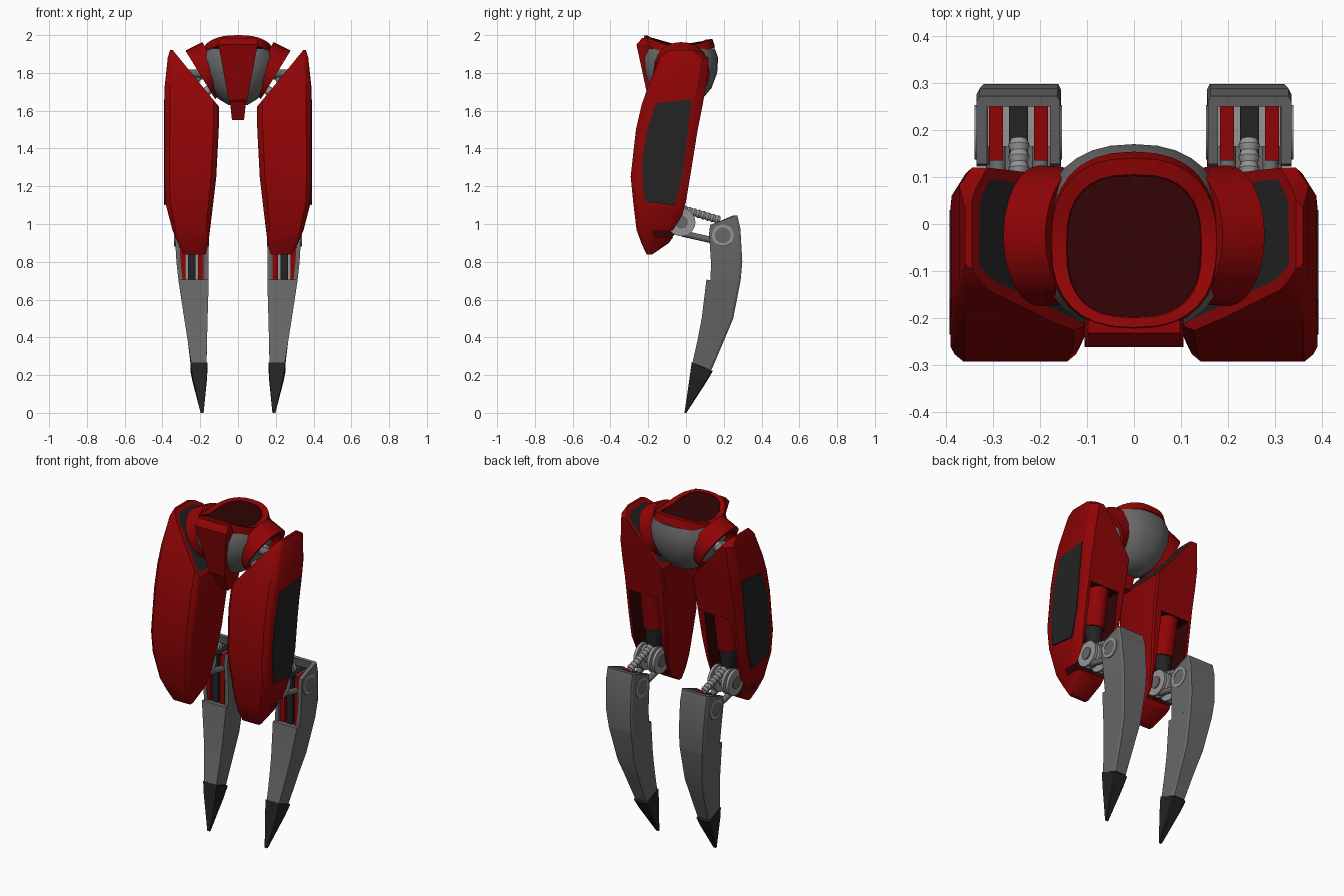
import bpy, bmesh, math
from mathutils import Vector

if "Cube" in bpy.data.objects:
    bpy.data.objects.remove(bpy.data.objects["Cube"])

def material(name, r, g, b):
    m = bpy.data.materials.new(name)
    m.diffuse_color = (r, g, b, 1)
    m.use_nodes = True
    m.node_tree.nodes["Principled BSDF"].inputs["Base Color"].default_value = m.diffuse_color
    return m

RED = material("red paint", 0.28, 0.0012, 0.0016)
MAROON = material("dark red lining", 0.032, 0.001, 0.0012)
GREY = material("grey metal", 0.14, 0.14, 0.14)
LIGHT = material("light steel", 0.3, 0.3, 0.3)
BLACK = material("black panel", 0.017, 0.017, 0.017)

def finish(name, bm, mats, mirror=True, smooth=None):
    bmesh.ops.recalc_face_normals(bm, faces=bm.faces)
    me = bpy.data.meshes.new(name)
    bm.to_mesh(me)
    bm.free()
    for m in mats:
        me.materials.append(m)
    if smooth:
        me.shade_smooth()
        me.set_sharp_from_angle(angle=math.radians(smooth))
    ob = bpy.data.objects.new(name, me)
    bpy.context.collection.objects.link(ob)
    if mirror:
        ob.modifiers.new("mirror", 'MIRROR').use_mirror_merge = False
    return ob

def loft_bm(rings):
    """Skin a list of equal-length point rings and cap both ends."""
    bm = bmesh.new()
    vs = [[bm.verts.new(p) for p in r] for r in rings]
    n = len(vs[0])
    for a, b in zip(vs, vs[1:]):
        for i in range(n):
            bm.faces.new((a[i], a[(i + 1) % n], b[(i + 1) % n], b[i]))
    bm.faces.new(vs[0])
    bm.faces.new(vs[-1])
    return bm

def loft(name, rings, mat, mirror=True, smooth=None):
    return finish(name, loft_bm(rings), [mat], mirror, smooth)

def turned(name, p0, p1, prof, mat, n=16, smooth=40):
    """Turned part: prof holds (fraction along p0-p1, radius)."""
    p0, p1 = Vector(p0), Vector(p1)
    d = p1 - p0
    u = d.cross(Vector((0, 1, 0.01))).normalized()
    v = d.cross(u).normalized()
    rings = [[p0 + d * t + (u * math.cos(a) + v * math.sin(a)) * r
              for a in (2 * math.pi * i / n for i in range(n))] for t, r in prof]
    return loft(name, rings, mat, True, smooth)

def rod(name, p0, p1, r, mat, n=16):
    return turned(name, p0, p1, [(0, r), (1, r)], mat, n)

def box(name, x, y, z, mat, mirror=True):
    rings = [[(x[0], y[0], h), (x[1], y[0], h), (x[1], y[1], h), (x[0], y[1], h)] for h in z]
    return loft(name, rings, mat, mirror)

# pelvis bowl
def oval(rx, ry, cy, zf, n=32, e=.85):
    pts = []
    for i in range(n):
        a = 2 * math.pi * i / n
        c, s = math.cos(a), math.sin(a)
        x = rx * math.copysign(abs(c) ** e, c)
        y = cy + ry * math.copysign(abs(s) ** e, s)
        pts.append((x, y, zf(s)))
    return pts

bowl = [(1.93, .18, .185, -.033), (1.88, .2, .202, -.032), (1.8, .192, .195, -.03),
        (1.72, .155, .165, -.03), (1.66, .1, .115, -.03), (1.63, .05, .06, -.03)]
loft("pelvis_bowl", [oval(rx, ry, cy, lambda s, z=z: z) for z, rx, ry, cy in bowl],
     GREY, False, 50)

# saddle-shaped waist rim and its lining
def saddle(s):
    return 1.94 + (0.06 if s < 0 else 0.04) * abs(s) ** 1.4

loft("waist_rim", [oval(.185, .19, -.036, lambda s: saddle(s) - .045),
                   oval(.176, .18, -.04, saddle, e=.8),
                   oval(.144, .152, -.047, lambda s: saddle(s) - .004, e=.75),
                   oval(.142, .15, -.047, lambda s: 1.932, e=.75)], RED, False, 30)
loft("waist_lining", [oval(.142, .15, -.047, lambda s: 1.93, e=.75),
                      oval(.142, .15, -.047, lambda s: saddle(s) - .008, e=.75)], MAROON, False)

# front apron plate with keel
apron = [(1.985, .098, -.232, -.205), (1.95, .105, -.262, -.2), (1.93, .1, -.258, -.15),
         (1.66, .05, -.2, -.05), (1.645, .042, -.185, -.04), (1.55, .032, -.14, -.06)]
loft("front_apron", [[(-w, f, z), (w, f, z), (w, b, z), (-w, b, z)]
                     for z, w, f, b in apron], RED, False)

# hip collars and joint struts
axis = Vector((.85, 0, -.52))
hip = Vector((.2, -.025, 1.79))
turned("hip_collar", hip - axis * .1, hip,
       [(0, .142), (.55, .147), (1, .15), (1, .125), (.7, .11)], RED, 24, 30)
turned("hip_strut", hip - axis * .06, hip + axis * .08,
       [(k / 8, .032 if k % 2 else .024) for k in range(9)], LIGHT)
rod("hip_bar", (.14, -.05, 1.797), (.32, -.05, 1.797), .022, GREY)
rod("lower_hip_strut", (.11, -.06, 1.74), (.2, -.06, 1.68), .024, LIGHT)

# thigh armour: chamfered sections, sliced diagonally at the hip
thigh = [(.838, .172, .285, -.208, -.18), (.9, .157, .318, -.237, -.09),
         (.97, .148, .348, -.262, -.04), (1.12, .13, .386, -.28, .0),
         (1.25, .115, .39, -.293, .022), (1.5, .102, .39, -.265, .062),
         (1.63, .1, .39, -.235, .088), (1.73, .1, .388, -.2, .106),
         (1.88, .1, .372, -.14, .12), (1.92, .1, .36, -.1, .06)]
rings = []
for z, a, b, f, k in thigh:
    cx, cy = (b - a) * .1, (k - f) * .1
    rings.append([(a + cx, f, z), (b - cx, f, z), (b - cx * .3, f + cy * .5, z),
                  (b, f + cy, z), (b, k - cy * 1.5, z), (b - cx, k, z),
                  (a + cx * .3, k, z), (a, k - cy * .3, z), (a, f + cy, z),
                  (a + cx * .3, f + cy * .5, z)])
bm = loft_bm(rings)
bmesh.ops.recalc_face_normals(bm, faces=bm.faces)
cut_n = Vector((-.3, 0, .245)).normalized()
res = bmesh.ops.bisect_plane(bm, geom=bm.verts[:] + bm.edges[:] + bm.faces[:],
                             plane_co=(.1, 0, 1.62), plane_no=cut_n, clear_outer=True)
cap = bmesh.ops.contextual_create(
    bm, geom=[e for e in res['geom_cut'] if isinstance(e, bmesh.types.BMEdge)])['faces']
bmesh.ops.inset_region(bm, faces=cap, thickness=.026, depth=0)
for f in cap:
    f.material_index = 1
armour = finish("thigh_armour", bm, [RED, BLACK], False, 32)
recess = box("thigh_recess_cutter", (.155, .345), (-.17, .4), (.93, 1.42), MAROON, False)
recess.hide_render = True
recess.hide_viewport = True
mod = armour.modifiers.new("recess", 'BOOLEAN')
mod.operation, mod.object, mod.solver = 'DIFFERENCE', recess, 'EXACT'
mod.material_mode = 'TRANSFER'
armour.modifiers.new("mirror", 'MIRROR').use_mirror_merge = False

# black outer thigh panel
panel = [(-.16, 1.64), (.03, 1.66), (.005, 1.45), (-.02, 1.25), (-.06, 1.1),
         (-.22, 1.12), (-.235, 1.3), (-.21, 1.48)]
loft("thigh_side_panel", [[(x, y, z) for y, z in panel] for x in (.385, .393)], BLACK)

# piston inside the thigh
rod("thigh_piston", (.245, -.01, 1.45), (.245, -.05, 1.2), .06, RED)
turned("piston_cone", (.245, -.05, 1.2), (.245, -.04, 1.05), [(0, .052), (1, .03)], BLACK)

# knee discs and linkage
for x in (.2, .29):
    turned("knee_disc", (x - .024, -.025, 1.01), (x + .024, -.025, 1.01),
           [(0, .05), (0, .075), (.35, .075), (.4, .055), (.6, .055), (.65, .075),
            (1, .075), (1, .05)], LIGHT, 20, 30)
    rod("lower_knee_link", (x, -.02, .95), (x, .18, .905), .017, GREY)
rod("knee_axle", (.17, -.025, 1.01), (.32, -.025, 1.01), .035, GREY)
turned("upper_knee_link", (.245, -.02, 1.08), (.245, .18, 1.02),
       [(k / 16, .023 if k % 2 else .018) for k in range(17)], LIGHT, 12)

# shin: open channel above, solid blade below
def channel(zf, zb, a, b, f, k, t=.022):
    return [(a, f, zf), (a, k - .012, zb), (a + .006, k, zb), (b - .006, k, zb),
            (b, k - .012, zb), (b, f, zf), (b - t, f, zf), (b - t, k - t, zb),
            (a + t, k - t, zb), (a + t, f, zf)]

loft("upper_shin_frame", [channel(.995, 1.045, .157, .335, .128, .272),
                          channel(.95, .975, .156, .335, .122, .288),
                          channel(.8, .8, .155, .326, .132, .298),
                          channel(.7, .7, .155, .315, .13, .289)], GREY, True, 25)
blade = [(.705, .7, .155, .315, .108, .289), (.5, .5, .161, .285, .083, .25),
         (.38, .38, .164, .266, .06, .2), (.265, .23, .167, .248, .034, .136)]
loft("shin_blade", [[(a, f, zf), (b, f, zf), (b, k - .012, zb), (b - .006, k, zb),
                     (a + .006, k, zb), (a, k - .012, zb)]
                    for zf, zb, a, b, f, k in blade], GREY, True, 25)

# mechanism inside the shin channel
box("shin_core", (.178, .312), (.165, .27), (.69, .99), LIGHT)
box("shin_core_centre", (.226, .266), (.135, .262), (.69, .995), BLACK)
for x in (.183, .279):
    box("shin_core_strip", (x, x + .03), (.135, .262), (.69, .995), RED)

# shin hubs: grey disc inside a light ring
for x, s in ((.334, 1), (.158, -1)):
    turned("shin_hub_ring", (x - s * .02, .195, .94), (x + s * .005, .195, .94),
           [(0, .058), (1, .058), (1, .042), (.85, .042)], LIGHT, 20, 30)
    rod("shin_hub_disc", (x - s * .02, .195, .94), (x + s * .003, .195, .94), .042, GREY, 20)

# pointed black foot
foot = []
for zf, zb, a, b, f, k in ((.268, .222, .162, .252, .03, .142),
                           (.2, .17, .165, .242, .021, .112),
                           (.0, .0, .182, .198, -.008, .002)):
    c = (b - a) * .1
    foot.append([(a, f, zf), (b, f, zf), (b, k - c, zb), (b - c, k, zb),
                 (a + c, k, zb), (a, k - c, zb)])
loft("foot_spike", foot, BLACK)
